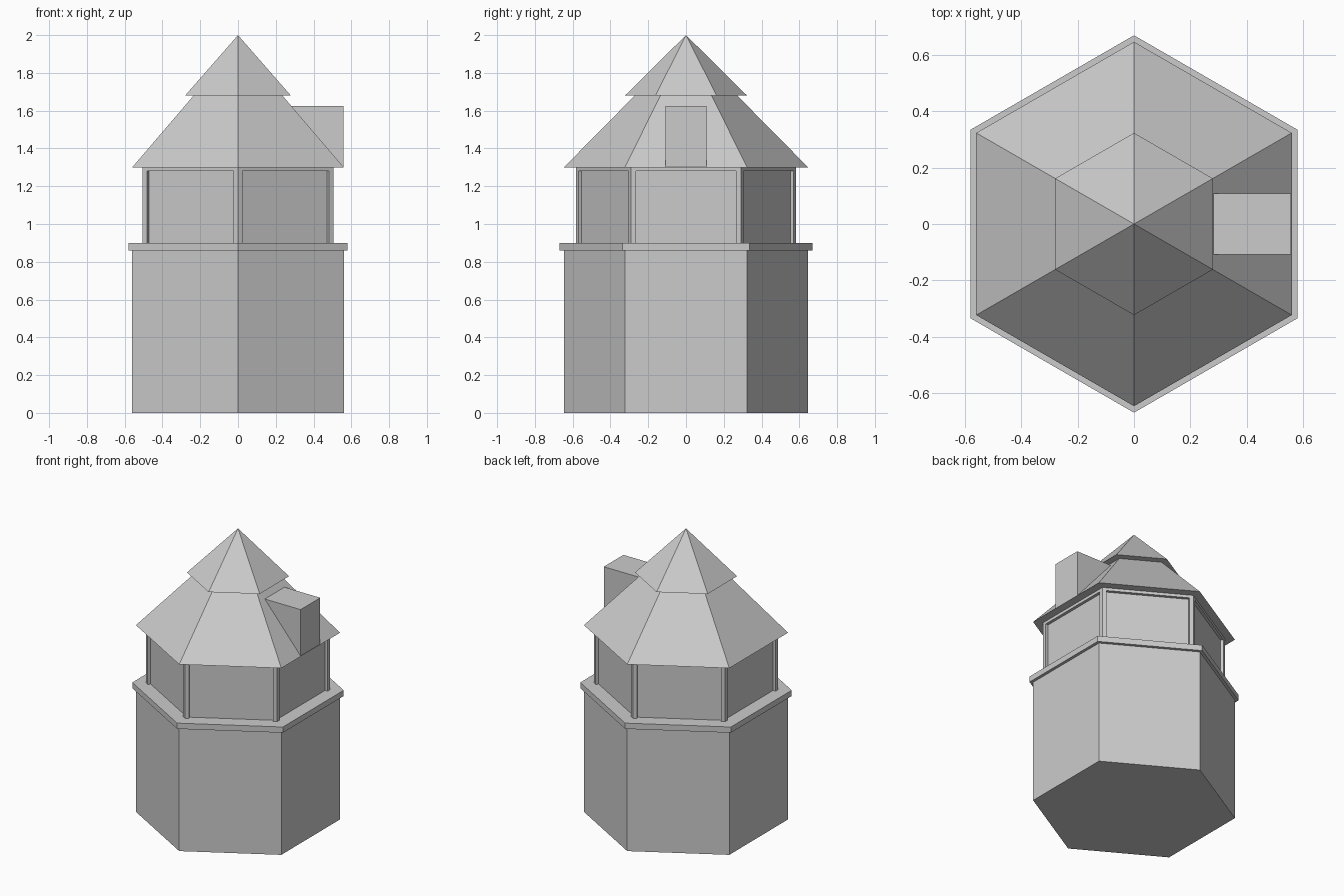
import bpy, bmesh
from math import cos, sin, pi, sqrt
from mathutils import Matrix, Vector

if "Cube" in bpy.data.objects:
    bpy.data.objects.remove(bpy.data.objects["Cube"])

K = sqrt(3) / 2  # apothem / corner radius of a hexagon


def finish(name, bm):
    bmesh.ops.recalc_face_normals(bm, faces=bm.faces)
    mesh = bpy.data.meshes.new(name)
    bm.to_mesh(mesh)
    bm.free()
    obj = bpy.data.objects.new(name, mesh)
    bpy.context.collection.objects.link(obj)
    return obj


def prism(name, pts, z0, z1):
    """Extrude a flat outline from z0 up to z1."""
    bm = bmesh.new()
    face = bm.faces.new([bm.verts.new((x, y, z0)) for x, y in pts])
    new = bmesh.ops.extrude_face_region(bm, geom=[face])["geom"]
    bmesh.ops.translate(bm, vec=(0, 0, z1 - z0),
                        verts=[v for v in new if isinstance(v, bmesh.types.BMVert)])
    return finish(name, bm)


def hexagon(apothem):
    r = apothem / K
    return [(r * cos(pi / 6 + i * pi / 3), r * sin(pi / 6 + i * pi / 3)) for i in range(6)]


def hex_cone(name, a0, a1, z0, z1):
    """Six-sided cone or frustum with corners on the y axis."""
    bm = bmesh.new()
    mat = Matrix.Translation((0, 0, (z0 + z1) / 2))
    bmesh.ops.create_cone(bm, cap_ends=True, segments=6, radius1=a0 / K,
                          radius2=a1 / K, depth=z1 - z0, matrix=mat)
    # make sure one corner lies on the y axis
    if min(abs(v.co.x) for v in bm.verts if v.co.z < z0 + 1e-4) > 1e-3:
        bmesh.ops.rotate(bm, verts=bm.verts, matrix=Matrix.Rotation(pi / 6, 3, 'Z'))
    bmesh.ops.remove_doubles(bm, verts=bm.verts, dist=1e-5)
    return finish(name, bm)


# Lower storey and projecting ledge
prism("base_walls", hexagon(0.56), 0, 0.86)
prism("ledge", hexagon(0.58), 0.86, 0.90)

# Upper storey: recessed panels, lintel band and corner posts
WALL, PANEL, HALF = 0.505, 0.485, 0.265
prism("window_panels", hexagon(PANEL), 0.90, 1.28)
prism("lintel", hexagon(WALL), 1.28, 1.30)
for i in range(6):
    this_face = Matrix.Rotation(i * pi / 3, 2)
    next_face = Matrix.Rotation((i + 1) * pi / 3, 2)
    outline = [this_face @ Vector((PANEL - 0.01, HALF)),
               this_face @ Vector((WALL, HALF)),
               this_face @ Vector((WALL, WALL / sqrt(3))),
               next_face @ Vector((WALL, -HALF)),
               next_face @ Vector((PANEL - 0.01, -HALF))]
    prism(f"corner_post_{i + 1}", outline, 0.90, 1.28)

# Two-tier roof
hex_cone("lower_roof", 0.56, 0.235, 1.30, 1.68)
hex_cone("upper_roof", 0.28, 0, 1.68, 2.0)

# Chimney block flush with the eaves
prism("chimney", [(0.27, -0.108), (0.558, -0.108), (0.558, 0.108), (0.27, 0.108)], 1.30, 1.625)
